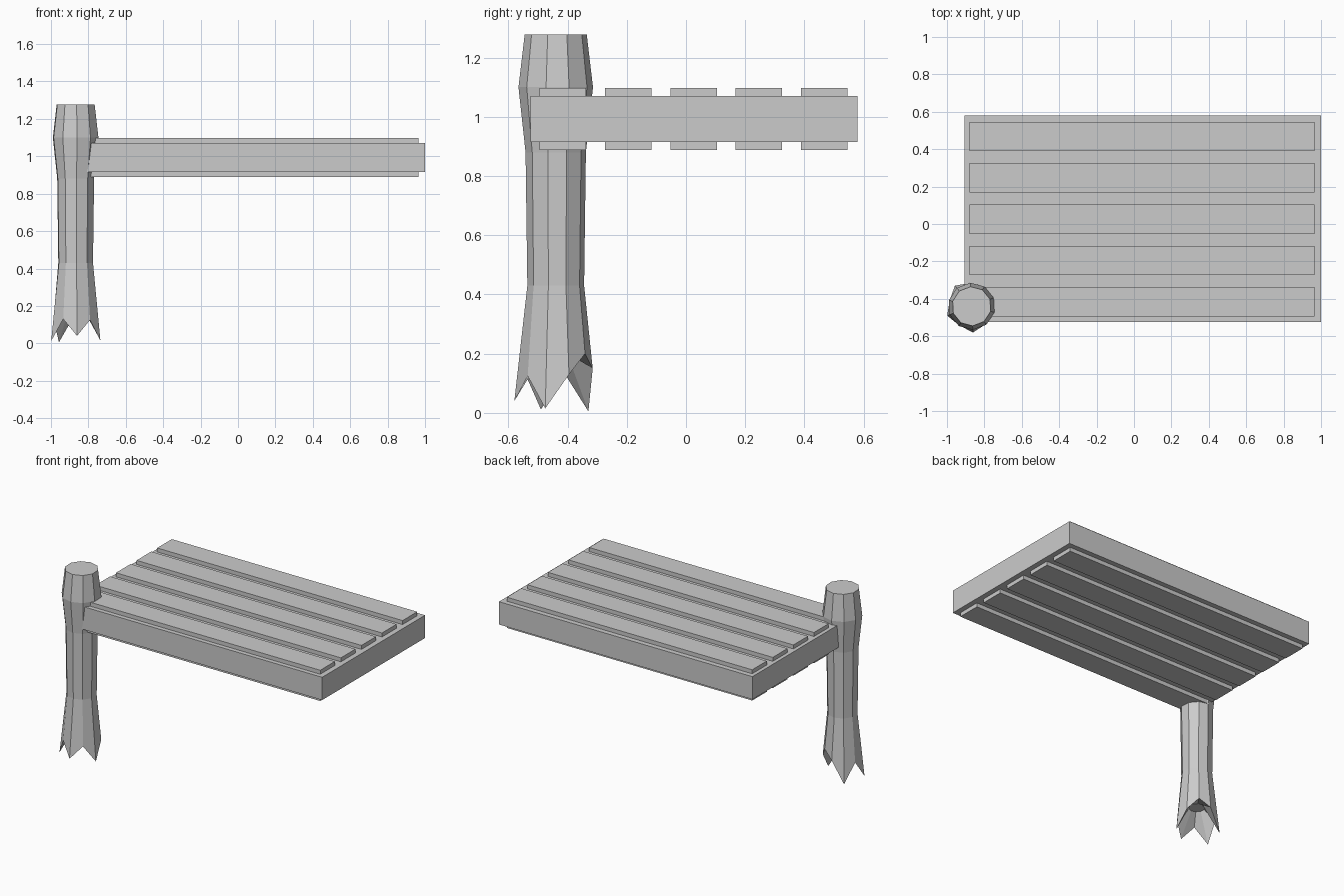
import bpy, bmesh
from math import cos, sin, radians

if "Cube" in bpy.data.objects:
    bpy.data.objects.remove(bpy.data.objects["Cube"])


def mesh_object(name, bm):
    bmesh.ops.recalc_face_normals(bm, faces=bm.faces)
    me = bpy.data.meshes.new(name)
    bm.to_mesh(me)
    bm.free()
    ob = bpy.data.objects.new(name, me)
    bpy.context.collection.objects.link(ob)
    return ob


def box(name, lo, hi):
    bm = bmesh.new()
    bmesh.ops.create_cube(bm, size=1)
    for v in bm.verts:
        v.co = [(a + b) / 2 + c * (b - a) for a, b, c in zip(lo, hi, v.co)]
    return mesh_object(name, bm)


# Deck slab
box("deck_slab", (-0.905, -0.525, 0.915), (1.0, 0.58, 1.07))

# Planks showing above and below the slab
for i in range(5):
    y = -0.495 + i * 0.221
    box(f"plank_{i + 1}", (-0.88, y, 0.888), (0.965, y + 0.157, 1.097))

# Ten-sided post with a flared, splintered foot
CX, CY, N = -0.868, -0.44, 10
# foot: (radius, height) per side, starting at -15 degrees
foot = [(0.137, 0.015), (0.125, 0.13), (0.118, 0.20), (0.125, 0.15), (0.142, 0.005),
        (0.122, 0.13), (0.14, 0.012), (0.122, 0.13), (0.14, 0.04), (0.122, 0.125)]
rings = [[(0.05, 0.20)] * N, foot, [(0.096, 0.43)] * N, [(0.102, 0.88)] * N,
         [(0.126, 1.10)] * N, [(0.105, 1.278)] * N]

bm = bmesh.new()
loops = []
for ring in rings:
    loop = []
    for k, (r, z) in enumerate(ring):
        a = radians(-15 + 36 * k)
        loop.append(bm.verts.new((CX + r * cos(a), CY + r * sin(a), z)))
    loops.append(loop)
for lower, upper in zip(loops, loops[1:]):
    for k in range(N):
        j = (k + 1) % N
        bm.faces.new((lower[k], lower[j], upper[j], upper[k]))
bm.faces.new(loops[0][::-1])
bm.faces.new(loops[-1])
mesh_object("post", bm)
